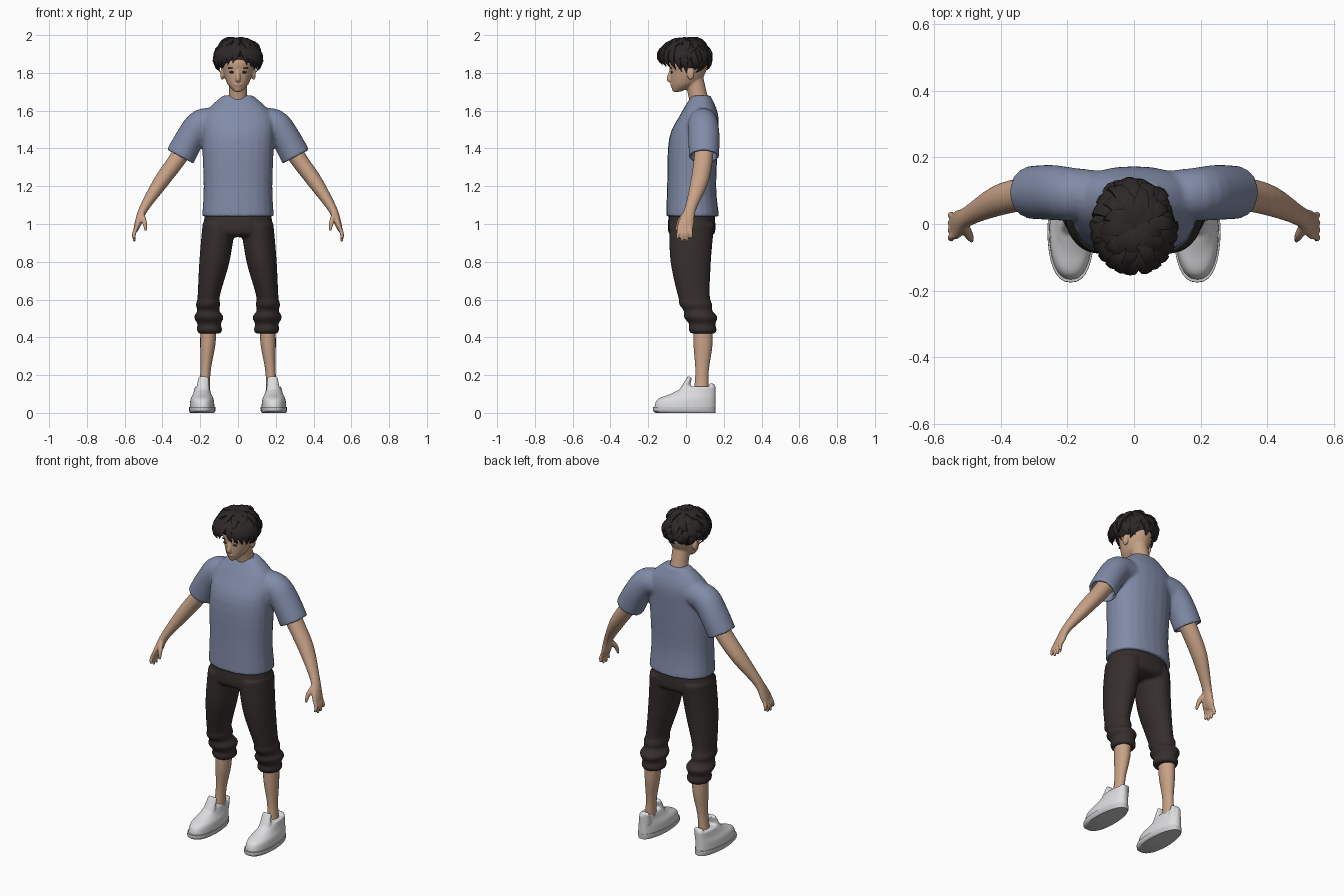
import bpy, bmesh, math, random
from mathutils import Vector

random.seed(4)
if "Cube" in bpy.data.objects:
    bpy.data.objects.remove(bpy.data.objects["Cube"])

ACROSS, UP = Vector((0, 1, 0)), Vector((0, 0, 1))


def material(name, red, green, blue):
    colour = (red, green, blue, 1)
    made = bpy.data.materials.new(name)
    made.use_nodes = True
    made.diffuse_color = colour
    made.node_tree.nodes["Principled BSDF"].inputs["Base Color"].default_value = colour
    return made


SKIN = material("warm skin", .58, .36, .24)
SHIRT = material("dusty blue cloth", .22, .26, .39)
TROUSER = material("dark brown cloth", .036, .028, .026)
HAIR = material("black brown hair", .026, .021, .02)
LEATHER = material("white leather", .72, .72, .74)
RUBBER = material("pale grey rubber", .6, .6, .62)


def signed_power(value, exponent):
    return math.copysign(abs(value) ** exponent, value)


def add_ring(bm, row, tangent, hint, sides, power):
    """One superellipse section, square to the tangent."""
    x, y, z, width, depth = row
    along = (hint - tangent * hint.dot(tangent)).normalized()
    across = along.cross(tangent)
    verts = []
    for i in range(sides):
        angle = math.tau * i / sides
        offset = across * width * signed_power(math.cos(angle), 2 / power)
        offset += along * depth * signed_power(math.sin(angle), 2 / power)
        verts.append(bm.verts.new(Vector((x, y, z)) + offset))
    return verts


def smooth_rows(rows, steps):
    """Flowing curve through a few sections."""
    rows = [Vector(row) for row in rows]
    padded = [rows[0], *rows, rows[-1]]
    result = []
    for before, start, end, after in zip(padded, padded[1:], padded[2:], padded[3:]):
        pull, push = (end - before) / 2, (after - start) / 2
        for step in range(steps):
            t = step / steps
            bend = (pull * (1 - t) - push * t) * t * (1 - t)
            result.append(start.lerp(end, t * t * (3 - 2 * t)) + bend)
    return result + [rows[-1]]


def loft(bm, rows, sides=24, level=False, hollow=False, both=False, power=2, hint=ACROSS, steps=4):
    """Skin through rows of x, y, z, half width, half depth; hollow opens the first end."""
    if both:
        mirrored = [(-row[0], *row[1:]) for row in rows]
        loft(bm, mirrored, sides, level, hollow, False, power, hint, steps)
    rows = smooth_rows(rows, steps)
    frames = []
    for i, row in enumerate(rows):
        direction = rows[min(i + 1, len(rows) - 1)] - rows[max(i - 1, 0)]
        frames.append((row, UP if level else Vector(direction[:3]).normalized()))
    if hollow:
        inner = [(Vector((*row[:3], row[3] * .8, row[4] * .8)), tangent)
                 for row, tangent in (frames[2], frames[0])]
        frames = inner + frames
    rings = [add_ring(bm, row, tangent, hint, sides, power) for row, tangent in frames]
    for low, high in zip(rings, rings[1:]):
        for i in range(sides):
            bm.faces.new((low[i - 1], low[i], high[i], high[i - 1]))
    bm.faces.new(rings[0][::-1])
    bm.faces.new(rings[-1])


def ball(bm, centre, size):
    made = bmesh.ops.create_uvsphere(bm, u_segments=24, v_segments=12, radius=1)
    for vert in made["verts"]:
        vert.co = Vector(centre) + vert.co * Vector(size)


def finish(bm, name, mat, voxel=None, angle=None):
    """Make the object; a voxel size fuses its pieces, an angle keeps edges sharp."""
    bmesh.ops.recalc_face_normals(bm, faces=bm.faces[:])
    mesh = bpy.data.meshes.new(name)
    bm.to_mesh(mesh)
    bm.free()
    mesh.materials.append(mat)
    mesh.shade_smooth()
    part = bpy.data.objects.new(name, mesh)
    bpy.context.collection.objects.link(part)
    if voxel:
        fuse = part.modifiers.new("Fuse", "REMESH")
        fuse.mode, fuse.voxel_size, fuse.use_smooth_shade = "VOXEL", voxel, True
        part.modifiers.new("Relax", "SMOOTH").iterations = 4
    if angle:
        bpy.ops.object.select_all(action="DESELECT")
        bpy.context.view_layer.objects.active = part
        part.select_set(True)
        bpy.ops.object.shade_smooth_by_angle(angle=math.radians(angle))


# T-shirt: torso with an open hem, fused to two open sleeves
bm = bmesh.new()
loft(bm, [(0, .035, 1.04, .19, .14), (0, .03, 1.2, .182, .13), (0, .04, 1.45, .19, .13),
          (0, .07, 1.58, .18, .1), (0, .08, 1.68, .08, .05)],
     level=True, hollow=True, power=2.3)
loft(bm, [(.307, .095, 1.355, .08, .08), (.25, .095, 1.46, .077, .083),
          (.19, .09, 1.53, .08, .08), (.1, .09, 1.54, .07, .07)], hollow=True, both=True)
finish(bm, "tshirt", SHIRT, voxel=.009)

# Trousers: pelvis and legs, with bunched folds below the knee
bm = bmesh.new()
loft(bm, [(0, .03, 1.07, .17, .12), (0, .03, .96, .188, .125), (0, .03, .93, .15, .09)],
     level=True, power=2.3)
loft(bm, [(.1, .03, 1, .088, .12), (.125, .025, .8, .08, .107), (.157, .045, .6, .058, .083),
          (.154, .08, .5, .072, .082), (.15, .09, .42, .056, .062)], both=True, level=True, steps=8)
for vert in bm.verts:
    if vert.co.z < .6:
        middle = Vector((math.copysign(.15, vert.co.x), .08, vert.co.z))
        vert.co += (vert.co - middle).normalized() * .007 * math.sin(vert.co.z * 90)
finish(bm, "rolled_trousers", TROUSER, voxel=.008)

# Calves and ankles
bm = bmesh.new()
loft(bm, [(.155, .09, .5, .044, .05), (.16, .09, .36, .04, .05), (.172, .085, .22, .027, .035),
          (.18, .08, .1, .03, .04)], both=True, level=True)
finish(bm, "calves", SKIN)


# Shoes: every section ends at the same heel line and narrows towards it
def shoe_layers(bm, layers, steps):
    heel = .157
    rows = [(.19, heel - half, z, width, half) for z, width, half in layers]
    loft(bm, rows, 32, level=True, both=True, power=2.4, steps=steps)
    for vert in bm.verts:
        middle = math.copysign(.19, vert.co.x)
        vert.co.x = middle + (vert.co.x - middle) * (1 - max(vert.co.y, 0))


bm = bmesh.new()
shoe_layers(bm, [(.02, .066, .163), (.07, .062, .155), (.1, .05, .12), (.14, .04, .08)], 4)
loft(bm, [(.188, -.02, .09, .04, .03), (.182, .02, .19, .028, .012)], both=True)
loft(bm, [(.18, .12, .09, .03, .03), (.18, .14, .155, .03, .012)], both=True)
finish(bm, "shoe_uppers", LEATHER, voxel=.006)

bm = bmesh.new()
shoe_layers(bm, [(0, .063, .158), (.01, .07, .166), (.03, .07, .166)], 2)
finish(bm, "shoe_soles", RUBBER, angle=35)

# Arms, palms, fingers and thumbs
bm = bmesh.new()
loft(bm, [(.25, .1, 1.45, .05, .05), (.33, .09, 1.33, .045, .05), (.41, .07, 1.22, .04, .046),
          (.5, .023, 1.08, .024, .03), (.53, 0, 1, .018, .042), (.54, -.01, .97, .012, .04)], both=True)
for finger in range(4):
    y = finger * .022 - .04
    tip = .9 + abs(finger - 1.4) * .015
    loft(bm, [(.53, y * .8, 1, .011, .011), (.55, y, .95, .011, .01),
              (.548, y * 1.2, tip, .007, .007)], 12, both=True)
loft(bm, [(.51, -.005, 1.05, .015, .016), (.495, -.036, 1.01, .013, .013),
          (.488, -.05, .965, .007, .007)], 12, both=True)
finish(bm, "arms_and_hands", SKIN, voxel=.005)

# Neck and head with nose, lips and ears
bm = bmesh.new()
loft(bm, [(0, .085, 1.58, .07, .055), (0, .065, 1.67, .05, .05), (0, .035, 1.8, .05, .05)])
loft(bm, [(0, -.05, 1.7, .018, .02), (0, -.01, 1.74, .055, .07), (0, .01, 1.8, .077, .093),
          (0, .014, 1.87, .084, .1), (0, .02, 1.95, .04, .04)], level=True)
loft(bm, [(0, -.076, 1.82, .008, .008), (0, -.09, 1.77, .013, .013),
          (0, -.08, 1.755, .01, .008)], 12)
ball(bm, (0, -.077, 1.738), (.02, .007, .007))
for side in (-1, 1):
    ball(bm, (side * .083, .025, 1.795), (.011, .02, .032))
finish(bm, "head_and_neck", SKIN, voxel=.005)

# Eyes and brows
bm = bmesh.new()
for side in (-1, 1):
    ball(bm, (side * .033, -.076, 1.803), (.014, .004, .006))
    ball(bm, (side * .035, -.077, 1.826), (.02, .004, .003))
finish(bm, "eyes_and_brows", HAIR)

# Hair: a cap covered with layered, tapering locks
CROWN, SPREAD = Vector((0, -.003, 1.878)), Vector((.108, .125, .102))


def on_cap(azimuth, polar, lift):
    a, p = math.radians(azimuth), math.radians(polar)
    direction = Vector((math.sin(p) * math.sin(a), -math.sin(p) * math.cos(a), math.cos(p)))
    return CROWN + direction * SPREAD * lift


def lock(bm, azimuth, start, end, turn, width, lift):
    rows = []
    for i in range(6):
        t = i / 5
        point = on_cap(azimuth + turn * t * t, start + (end - start) * t,
                       .95 + (lift - .95) * math.sin(t * 2.2))
        size = width * (.6 + t * (1 - t)) * (1 - t ** 3) + .001
        rows.append((*point, size * .45, size))
    outward = on_cap(azimuth, (start + end) / 2, 1) - CROWN
    loft(bm, rows, 6, hint=outward.cross(UP).normalized(), steps=1)


bm = bmesh.new()
ball(bm, (0, .018, 1.88), (.1, .105, .104))
for layer in range(5):
    count, start = 9 + layer * 2, 6 + layer * 18
    for k in range(count):
        azimuth = 360 * k / count + random.uniform(-9, 9)
        nape = 92 + 24 * (1 - math.cos(math.radians(azimuth)))
        end = min(start + random.uniform(44, 60), nape)
        if end - start > 20:
            lock(bm, azimuth, start, end, random.uniform(-28, 28),
                 random.uniform(.025, .035), random.uniform(1.06, 1.17))
# Fringe parted near the middle, longest at the temples
for azimuth in range(-84, 90, 14):
    sweep = -14 if azimuth < 10 else 10
    lock(bm, azimuth, 42, 104 + abs(azimuth) * .35, sweep, .028, 1.18)
finish(bm, "layered_hair", HAIR, angle=38)
